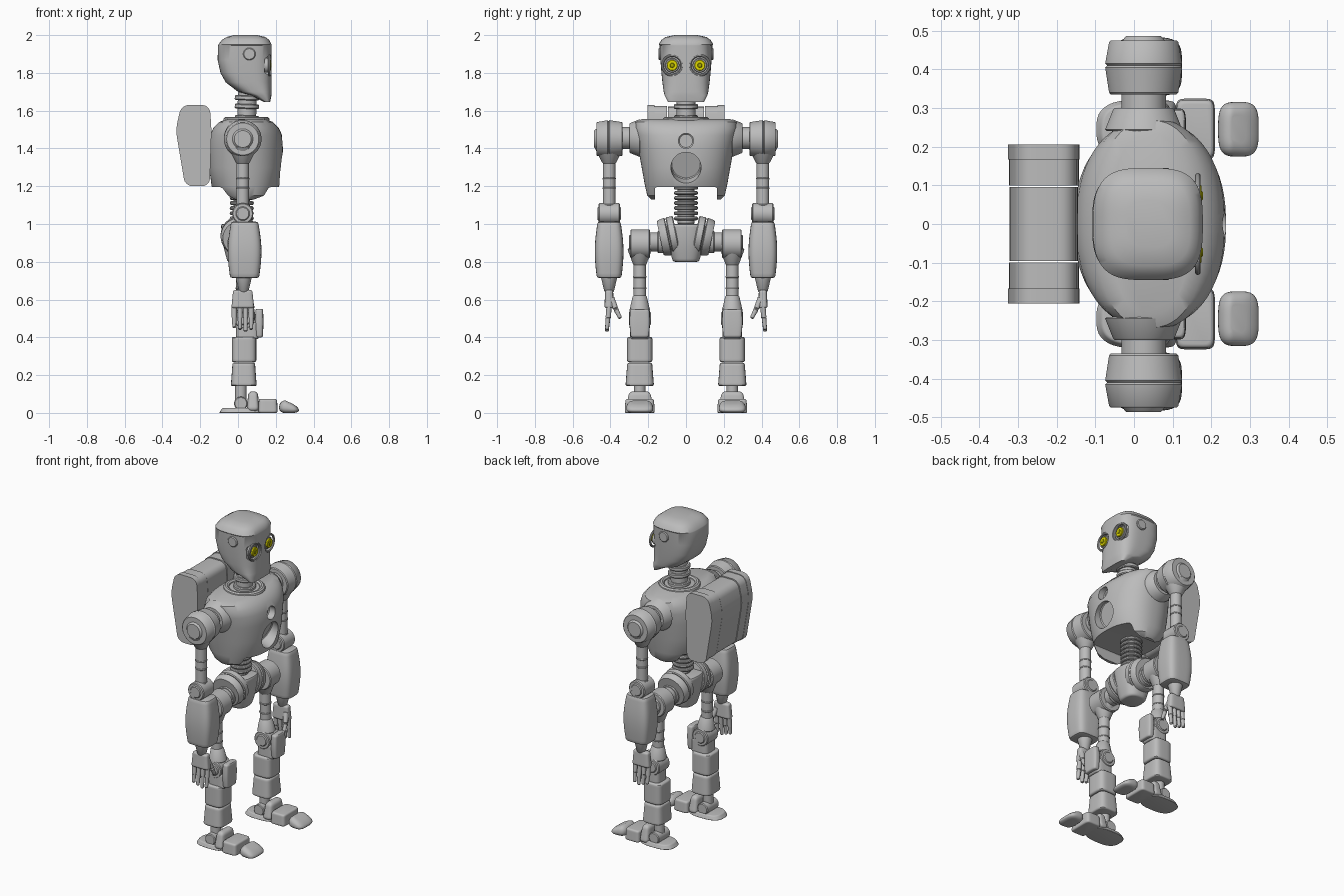
import bpy, bmesh, math
from mathutils import Matrix, Vector

cube = bpy.data.objects.get("Cube")
if cube:
    bpy.data.objects.remove(cube, do_unlink=True)


def material(name, red, green, blue):
    mat = bpy.data.materials.new(name)
    mat.use_nodes = True
    mat.diffuse_color = (red, green, blue, 1)
    shader = mat.node_tree.nodes["Principled BSDF"]
    shader.inputs["Base Color"].default_value = (red, green, blue, 1)
    return mat


GREY = material("shell grey", .5, .5, .5)
YELLOW = material("eye yellow", .75, .7, 0)
OLIVE = material("pupil olive", .4, .4, 0)
UP = Vector((0, 0, 1))
FORWARD = Vector((1, 0, 0))
parts = []


def finish(name, bm, mat):
    bmesh.ops.recalc_face_normals(bm, faces=bm.faces)
    mesh = bpy.data.meshes.new(name)
    bm.to_mesh(mesh)
    bm.free()
    mesh.materials.append(mat)
    part = bpy.data.objects.new(name, mesh)
    bpy.context.collection.objects.link(part)
    parts.append(part)
    return part


def skin(bm, loops):
    """Bridge successive vertex loops and cap both ends."""
    for lower, upper in zip(loops, loops[1:]):
        for i in range(len(lower)):
            bm.faces.new((lower[i - 1], lower[i], upper[i], upper[i - 1]))
    bm.faces.new(loops[0])
    bm.faces.new(loops[-1])


def loft(name, rings, power=2, sides=32, mat=GREY, matrix=Matrix()):
    """Skin superellipse rings: height, x centre, y centre, x radius, y radius."""
    bm = bmesh.new()
    loops = []
    for height, cx, cy, rx, ry in rings:
        loop = []
        for i in range(sides):
            angle = math.tau * (i + .5) / sides
            c, s = math.cos(angle), math.sin(angle)
            x = cx + rx * math.copysign(abs(c) ** (2 / power), c)
            y = cy + ry * math.copysign(abs(s) ** (2 / power), s)
            loop.append(bm.verts.new(matrix @ Vector((x, y, height))))
        loops.append(loop)
    skin(bm, loops)
    return finish(name, bm, mat)


def shell(name, rows, power):
    """Loft rows of height, back x, front x and half width."""
    rings = [(z, (back + front) / 2, 0, (front - back) / 2, width) for z, back, front, width in rows]
    return loft(name, rings, power, sides=64)


def pod(name, xs, ys, zs, bottom=1, top=1, bulge=0, power=4, edge=.01):
    """Block within the given extents, with tapered sides and rounded ends."""
    (x0, x1), (y0, y1), (z0, z1) = xs, ys, zs
    rings = []
    for i in range(17):
        t = (1 - math.cos(math.pi * i / 16)) / 2
        z = z0 + (z1 - z0) * t
        depth = edge - min(edge, z - z0, z1 - z)
        inset = edge - math.sqrt(max(0, edge * edge - depth * depth))
        scale = bottom + (top - bottom) * t + bulge * math.sin(math.pi * t)
        rings.append((z, (x0 + x1) / 2, (y0 + y1) / 2,
                      (x1 - x0) / 2 * scale - inset, abs(y1 - y0) / 2 * scale - inset))
    return loft(name, rings, power, sides=40)


def tube(name, start, end, radius, end_radius=None, bevel=.005, mat=GREY):
    """Chamfered cylinder or cone between two points."""
    start, end = Vector(start), Vector(end)
    axis = end - start
    length = axis.length
    tip = end_radius or radius
    profile = [(0, radius - bevel), (bevel, radius), (length - bevel, tip), (length, tip - bevel)]
    matrix = Matrix.Translation(start) @ UP.rotation_difference(axis).to_matrix().to_4x4()
    return loft(name, [(h, 0, 0, r, r) for h, r in profile], mat=mat, matrix=matrix)


def ring(name, centre, axis, radius, thickness):
    bpy.ops.mesh.primitive_torus_add(
        location=centre, rotation=UP.rotation_difference(axis).to_euler(),
        major_radius=radius, minor_radius=thickness, major_segments=40, minor_segments=10)
    part = bpy.context.object
    part.name = name
    part.data.materials.append(GREY)
    parts.append(part)


def cut(target, cutter):
    mod = target.modifiers.new("cut", "BOOLEAN")
    mod.operation, mod.solver, mod.object = "DIFFERENCE", "EXACT", cutter
    bpy.context.view_layer.objects.active = target
    bpy.ops.object.modifier_apply(modifier=mod.name)
    parts.remove(cutter)
    bpy.data.objects.remove(cutter, do_unlink=True)


def barrel(name, start, end, shrink):
    """Backpack section: a rounded outline extruded sideways."""
    outline = [(-.3, 1.63), (-.15, 1.63), (-.14, 1.5), (-.15, 1.2), (-.28, 1.2), (-.33, 1.5)]
    middle = Vector((-.23, 0, 1.4))
    bm = bmesh.new()
    loops = []
    for y in (start, end):
        loops.append([bm.verts.new(middle.lerp(Vector((x, 0, z)), shrink) + Vector((0, y, 0)))
                      for x, z in outline])
    skin(bm, loops)
    bm.edges.ensure_lookup_table()
    long_edges = [e for e in bm.edges if abs(e.verts[0].co.y - e.verts[1].co.y) > .01]
    bmesh.ops.bevel(bm, geom=long_edges, offset=.04, segments=5, profile=.5, affect="EDGES")
    finish(name, bm, GREY)


# Head, with a stepped brow line along the temples
head = shell("head", [
    (1.645, .14, .17, .095), (1.68, .07, .177, .113), (1.7, 0, .178, .118), (1.75, -.065, .178, .125),
    (1.8, -.093, .178, .13), (1.87, -.108, .178, .136), (1.945, -.106, .178, .14),
    (1.95, -.104, .178, .145), (1.975, -.085, .165, .13), (1.99, -.06, .145, .108), (2, -.02, .1, .06)], power=3.2)

# Neck and spine made of stacked collars
tube("neck_core", (.045, 0, 1.5), (.05, 0, 1.72), .05)
for z in (1.55, 1.61, 1.655):
    tube("neck_collar", (.047, 0, z), (.048, 0, z + .025), .065)
ring("neck_seat", (.045, 0, 1.55), UP, .105, .018)
tube("spine_core", (.02, 0, 1), (.02, 0, 1.25), .045)
for i in range(7):
    ring("spine_rib", (.02, 0, 1.03 + i * .027), UP, .053, .011)

# Chest, open underneath, with two front recesses
torso = shell("torso", [
    (1.13, -.06, .13, .185), (1.15, -.1, .185, .205), (1.2, -.14, .218, .217), (1.3, -.153, .234, .235),
    (1.4, -.155, .238, .253), (1.47, -.148, .234, .267), (1.51, -.13, .215, .274),
    (1.54, -.1, .185, .268), (1.555, -.06, .145, .235)], power=2.3)
cut(torso, pod("belly_cutter", (-.4, .5), (-.165, .165), (1, 1.195), power=20))
cut(torso, tube("chest_hole_cutter", (.19, 0, 1.44), (.3, 0, 1.44), .04))
cut(torso, tube("front_recess_cutter", (.18, 0, 1.315), (.38, 0, 1.245), .08))

# Pelvis core and middle of the backpack
pod("pelvis_core", (-.09, .11), (-.105, .105), (.8, 1), bottom=.65, bulge=.08, power=2.6)
barrel("pack_middle", -.096, .096, shrink=.96)

for s in (1, -1):
    outward = Vector((0, s, 0))

    def at(x, y, z):
        return Vector((x, s * y, z))

    def axle(name, x, z, inner, outer, radius, end_radius=None):
        return tube(name, at(x, inner, z), at(x, outer, z), radius, end_radius)

    def block(name, xs, middle, width, zs, **shape):
        return pod(name, xs, (s * middle - width / 2, s * middle + width / 2), zs, **shape)

    # Eyes and ears
    eye = at(.17, .073, 1.84)

    def eye_disc(name, back, front, radius, mat=GREY):
        return tube(name, eye + FORWARD * back, eye + FORWARD * front, radius, bevel=.003, mat=mat)

    cut(head, eye_disc("socket_cutter", -.03, .05, .055))
    ring("eye_rim", eye - FORWARD * .005, FORWARD, .052, .007)
    eye_disc("eye_mount", -.05, -.006, .038)
    eye_disc("eye", -.02, .005, .029, YELLOW)
    eye_disc("pupil", 0, .008, .013, OLIVE)
    axle("ear_disc", .06, 1.9, .12, .145, .033)

    # Backpack sides
    barrel("pack_side", s * .1, s * .17, shrink=.98)
    barrel("pack_end_band", s * .167, s * .205, shrink=1)

    # Shoulder
    axle("shoulder_socket", .025, 1.455, .24, .3, .1, .08)
    axle("shoulder_axle", .025, 1.455, .27, .36, .058)
    axle("shoulder_joint_inner", .025, 1.45, .335, .41, .09, .1)
    axle("shoulder_joint_outer", .025, 1.45, .41, .475, .1, .09)
    axle("shoulder_cap", .025, 1.45, .46, .486, .062, .05)
    arm = .407
    tube("shoulder_funnel", at(.025, arm, 1.32), at(.025, arm, 1.41), .037, .078)

    # Arm
    tube("upper_arm", at(.025, arm, 1.08), at(.025, arm, 1.36), .033)
    for z in (1.1, 1.19, 1.24):
        ring("arm_band", at(.025, arm, z), UP, .03, .006)
    axle("elbow", .025, 1.055, .35, .463, .056)
    axle("elbow_cap", .025, 1.055, .345, .468, .037)
    block("forearm", (-.05, .12), arm, .145, (.715, 1.012), bottom=.9, top=.84, bulge=.18)
    tube("wrist", at(.03, arm, .64), at(.03, arm, .73), .026, .045)

    # Hand
    block("palm", (-.035, .085), arm, .05, (.555, .65), top=.85)
    for i in range(4):
        x = -.02 + i * .03
        tip = .43 + .01 * abs(i - 2)
        tube("finger_base", at(x, arm, .57), at(x, arm + .005, .5), .014)
        tube("finger_tip", at(x, arm + .005, .51), at(x, arm + .012, tip), .012, .01)
    knuckle = at(.075, arm - .035, .55)
    tube("thumb_base", at(.06, arm - .01, .61), knuckle, .017, .014)
    tube("thumb_tip", knuckle, at(.08, arm - .06, .5), .013, .01)

    # Hip and thigh
    leg = .245
    tube("pelvis_wing_inner", at(.01, .05, .943), at(.01, .09, .935), .102)
    tube("pelvis_wing_outer", at(.01, .093, .934), at(.01, .137, .925), .102, .095)
    axle("hip_collar", .015, .905, .1, .15, .06)
    axle("hip_axle", .015, .905, .14, .21, .05)
    axle("hip_joint", .02, .895, .19, .295, .077)
    axle("hip_cap", .02, .895, .28, .302, .048)
    tube("hip_funnel", at(.02, leg, .78), at(.02, leg, .87), .035, .065)
    tube("thigh", at(.025, leg, .55), at(.02, leg, .82), .033)
    for z in (.66, .72):
        ring("thigh_band", at(.022, leg, z), UP, .03, .006)
    tube("knee_funnel", at(.03, leg, .54), at(.025, leg, .62), .054, .038)

    # Knee and shin
    axle("knee", .035, .5, .19, .298, .055)
    axle("knee_cap", .035, .5, .185, .303, .036)
    block("knee_cradle", (-.01, .11), leg, .104, (.39, .48))
    block("knee_plate", (.09, .135), leg, .11, (.4, .55), bottom=.85, top=.9, bulge=.1, edge=.008)
    block("upper_shin", (-.033, .097), leg, .134, (.268, .402))
    block("lower_shin", (-.033, .094), leg, .14, (.142, .265), bottom=1.08, top=.94)

    # Ankle and foot
    tube("ankle_post", at(.015, leg, .05), at(.015, leg, .15), .03)
    axle("ankle_axle", .015, .05, leg - .06, leg + .06, .036)
    block("heel_sole", (-.1, .13), leg, .156, (0, .026), top=.85, power=2.8, edge=.005)
    block("instep", (.045, .115), leg, .156, (.01, .114), top=.7, edge=.02)
    block("mid_foot", (.107, .21), leg, .16, (0, .074), top=.94, power=7)
    toe = block("toe", (.215, .325), leg, .148, (0, .066), top=.9, power=3.4, edge=.03)
    for v in toe.data.vertices:
        v.co.z *= 1 if v.co.x < .25 else 1 - (v.co.x - .25) * 7
        v.co.z = max(v.co.z, 0)

# Smooth shading with sharp creases
bpy.ops.object.select_all(action="DESELECT")
for part in parts:
    part.select_set(True)
bpy.context.view_layer.objects.active = parts[0]
bpy.ops.object.shade_smooth_by_angle(angle=math.radians(35))
